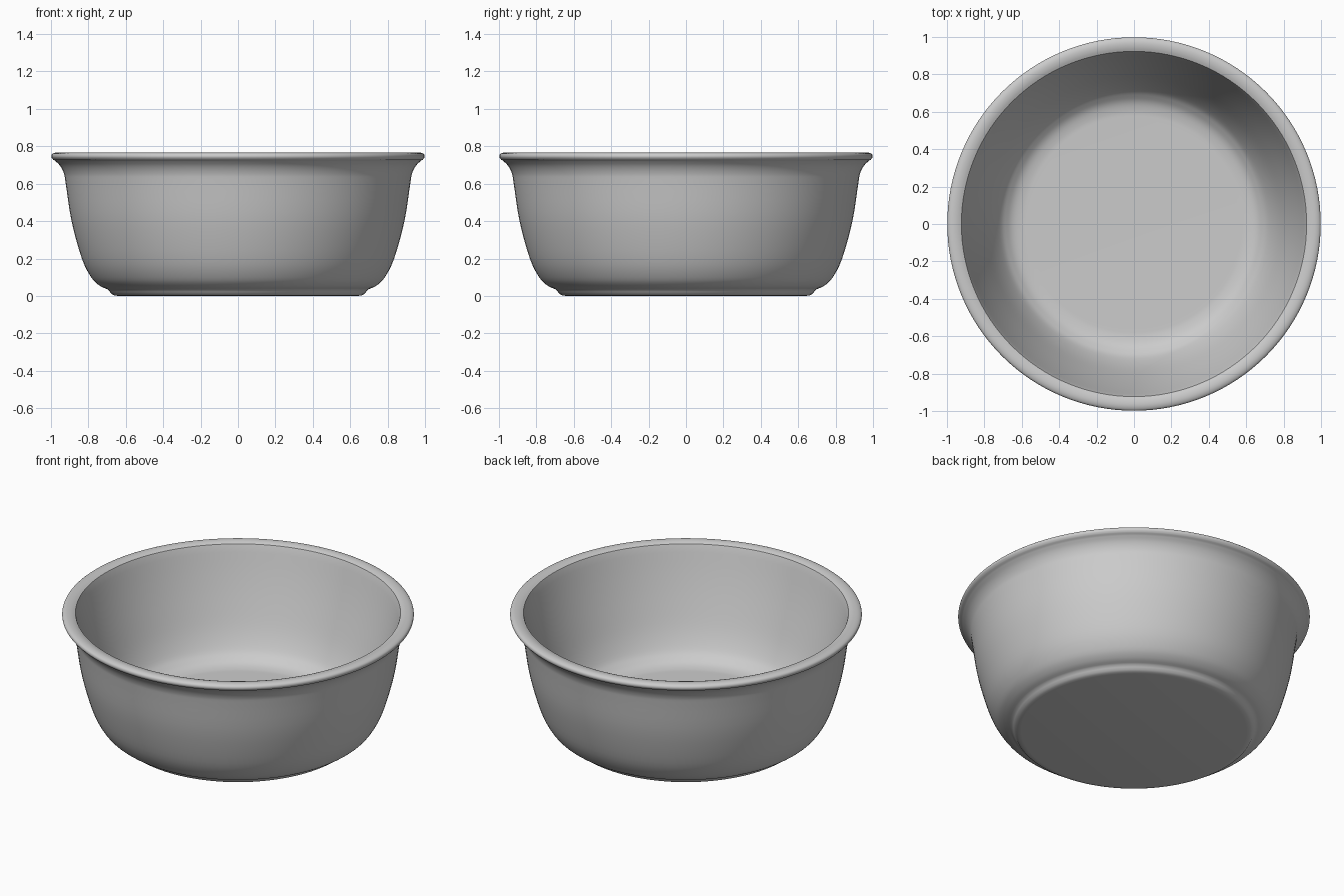
import bpy, bmesh, math
from mathutils import Vector

if "Cube" in bpy.data.objects:
    bpy.data.objects.remove(bpy.data.objects["Cube"])

SIDES = 128

def smooth_run(pts, n=4):
    """Catmull-Rom curve through (radius, height) points."""
    p = [Vector(q) for q in pts]
    p = [2 * p[0] - p[1]] + p + [2 * p[-1] - p[-2]]
    out = []
    for a, b, c, d in zip(p, p[1:], p[2:], p[3:]):
        for i in range(n):
            t = i / n
            out.append(0.5 * (2 * b + (c - a) * t + (2 * a - 5 * b + 4 * c - d) * t**2
                              + (3 * b - a - 3 * c + d) * t**3))
    return out + [p[-2]]

# Foot and outer wall up to the underside of the rim
foot = [(0, 0), (0.64, 0), (0.662, 0.003), (0.676, 0.01), (0.685, 0.022)]
outer = smooth_run([(0.695, 0.034), (0.74, 0.055), (0.785, 0.10), (0.835, 0.20),
                    (0.89, 0.40), (0.921, 0.60), (0.931, 0.655), (0.951, 0.695), (0.98, 0.725)])
# Rolled rim, dipping towards the inside
rim = smooth_run([(0.988, 0.728), (0.998, 0.742), (0.995, 0.757), (0.98, 0.765),
                  (0.962, 0.767), (0.942, 0.764), (0.923, 0.757)], 3)
# Sloping inner wall, fillet and floor
inner = smooth_run([(0.92, 0.75), (0.877, 0.60), (0.828, 0.45), (0.77, 0.295),
                    (0.718, 0.195), (0.68, 0.155), (0.645, 0.133), (0.60, 0.122), (0.56, 0.12)])
profile = [Vector(f) for f in foot] + outer + rim + inner + [Vector((0, 0.12))]

# Turn the profile around the z axis
bm = bmesh.new()
verts = [bm.verts.new((r, 0, z)) for r, z in profile]
edges = [bm.edges.new(pair) for pair in zip(verts, verts[1:])]
bmesh.ops.spin(bm, geom=verts + edges, cent=(0, 0, 0), axis=(0, 0, 1),
               angle=math.tau, steps=SIDES)
bmesh.ops.remove_doubles(bm, verts=bm.verts, dist=0.0005)
bmesh.ops.recalc_face_normals(bm, faces=bm.faces)
mesh = bpy.data.meshes.new("bowl")
bm.to_mesh(mesh)
bm.free()
bowl = bpy.data.objects.new("bowl", mesh)
bpy.context.collection.objects.link(bowl)

bpy.context.view_layer.objects.active = bowl
bowl.select_set(True)
bpy.ops.object.shade_smooth_by_angle(angle=math.radians(40))
